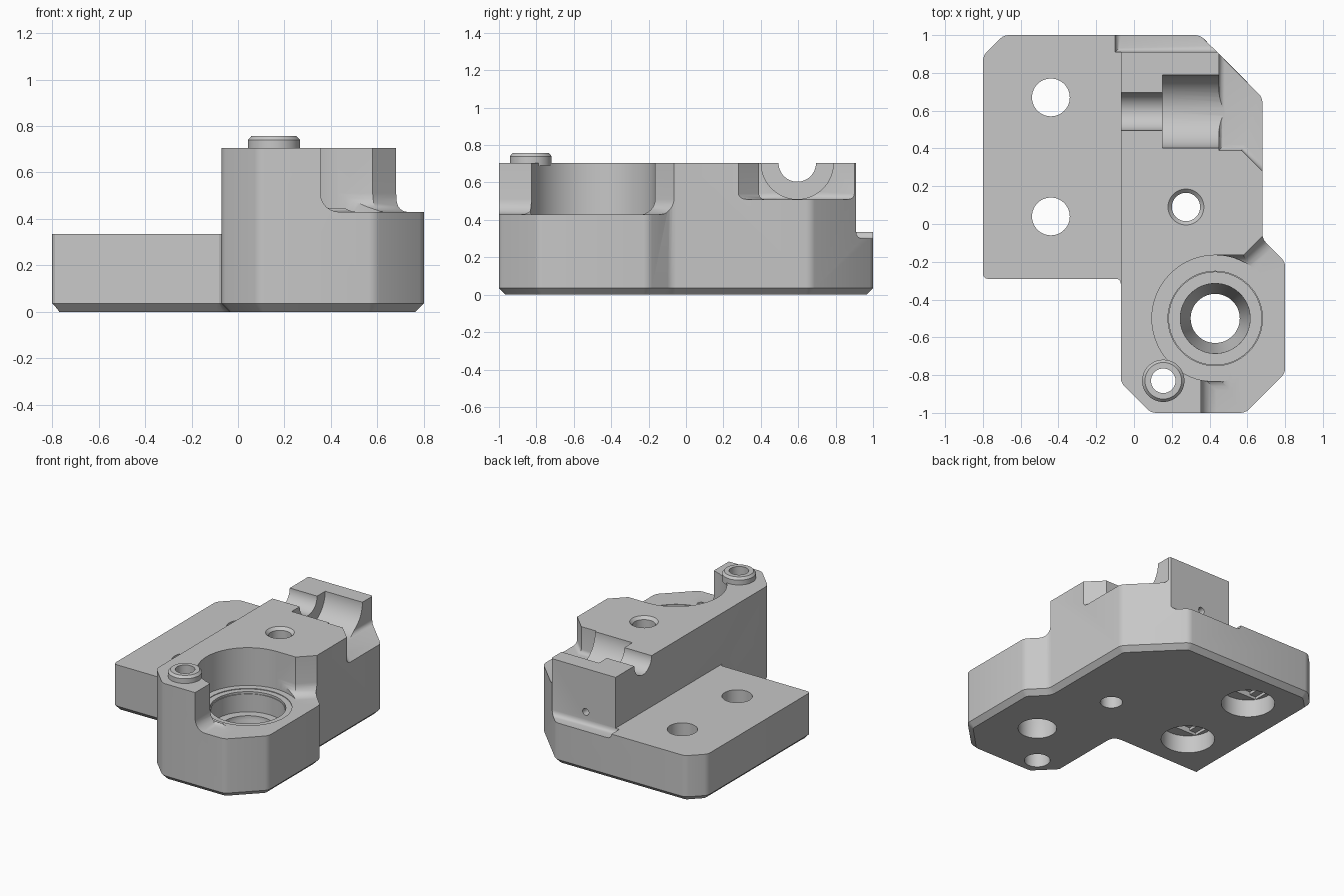
import bpy, bmesh
from math import cos, sin, pi, radians
from mathutils import Matrix

if "Cube" in bpy.data.objects:
    bpy.data.objects.remove(bpy.data.objects["Cube"], do_unlink=True)

GREY = (0.57, 0.57, 0.57, 1)
mat = bpy.data.materials.new("plain grey")
mat.use_nodes = True
mat.diffuse_color = GREY
mat.node_tree.nodes["Principled BSDF"].inputs["Base Color"].default_value = GREY


def finish(name, bm, matrix=None):
    bmesh.ops.recalc_face_normals(bm, faces=bm.faces)
    mesh = bpy.data.meshes.new(name)
    bm.to_mesh(mesh)
    bm.free()
    if matrix:
        mesh.transform(matrix)
    mesh.materials.append(mat)
    obj = bpy.data.objects.new(name, mesh)
    bpy.context.collection.objects.link(obj)
    return obj


def prism(name, outline, z0, z1, edge=0, segments=1, corner=0):
    """Extruded outline, with optional rounded corners and bevelled bottom rim."""
    bm = bmesh.new()
    face = bm.faces.new([bm.verts.new((x, y, z0)) for x, y in outline])
    up = bmesh.ops.extrude_face_region(bm, geom=[face], use_keep_orig=True)
    top = [v for v in up["geom"] if isinstance(v, bmesh.types.BMVert)]
    bmesh.ops.translate(bm, verts=top, vec=(0, 0, z1 - z0))
    bmesh.ops.recalc_face_normals(bm, faces=bm.faces)
    if corner:
        upright = [e for e in bm.edges if abs(e.verts[0].co.z - e.verts[1].co.z) > 0.01]
        bmesh.ops.bevel(bm, geom=upright, offset=corner, segments=3, profile=0.5,
                        affect='EDGES', clamp_overlap=True)
    if edge:
        rim = [e for e in bm.edges if all(abs(v.co.z - z0) < 1e-5 for v in e.verts)]
        bmesh.ops.bevel(bm, geom=rim, offset=edge, segments=segments, profile=0.5,
                        affect='EDGES', clamp_overlap=False)
    return finish(name, bm)


def turned(name, profile, place, ring=False, turn=None, n=48):
    """Profile of (radius, height) spun round its axis; ring closes it on itself."""
    bm = bmesh.new()
    loops = [[bm.verts.new((r * cos(2 * pi * i / n), r * sin(2 * pi * i / n), z))
              for i in range(n)] for r, z in profile]
    pairs = list(zip(loops, loops[1:]))
    if ring:
        pairs.append((loops[-1], loops[0]))
    else:
        bm.faces.new(loops[0])
        bm.faces.new(loops[-1])
    for a, b in pairs:
        for i in range(n):
            j = (i + 1) % n
            bm.faces.new((a[i], a[j], b[j], b[i]))
    m = Matrix.Translation(place)
    if turn:
        m = m @ Matrix.Rotation(radians(90), 4, turn)
    return finish(name, bm, m)


def box(name, x0, x1, y0, y1, z0, z1, **kw):
    return prism(name, [(x0, y0), (x1, y0), (x1, y1), (x0, y1)], z0, z1, **kw)


def cut(target, cutter):
    mod = target.modifiers.new("cut", 'BOOLEAN')
    mod.operation = 'DIFFERENCE'
    mod.solver = 'EXACT'
    mod.object = cutter
    bpy.context.view_layer.objects.active = target
    bpy.ops.object.modifier_apply(modifier=mod.name)
    bpy.data.objects.remove(cutter, do_unlink=True)


# Full footprint with chamfered lower rim
body = prism("mount_body", [
    (-0.80, -0.29), (-0.07, -0.29), (-0.07, -0.84), (0.09, -1), (0.59, -1),
    (0.80, -0.79), (0.80, -0.20), (0.68, -0.08), (0.68, 0.67), (0.35, 1),
    (-0.69, 1), (-0.80, 0.89)], 0, 0.705, edge=0.035, corner=0.025)

# Low flange on the right and ledge along the back
cut(body, box("flange_cutter", -1, -0.07, -1.2, 1.2, 0.335, 1))
cut(body, box("ledge_cutter", -0.1, 1, 0.91, 1.2, 0.30, 1, edge=0.034, segments=4))

# Step at the back corner
cut(body, prism("corner_cutter", [
    (0.45, 1.2), (0.45, 0.39), (0.57, 0.39), (0.75, 0.21), (1, 0.21), (1, 1.2)],
    0.51, 1, edge=0.03, segments=4))

# Open front recess with a filleted floor
cut(body, prism("recess_cutter", [
    (0.43, -0.165), (0.58, -0.165), (0.73, -0.015), (1.2, -0.015), (1.2, -1.3),
    (0.355, -1.3), (0.355, -0.80), (0.43, -0.80)], 0.43, 1, edge=0.08, segments=6))

# Round pocket and stepped bore
cut(body, turned("bore_cutter", [
    (0.13, -0.1), (0.13, 0.12), (0.185, 0.25), (0.185, 0.28), (0.245, 0.28),
    (0.245, 0.41), (0.25, 0.41), (0.25, 0.425), (0.29, 0.425), (0.29, 0.43),
    (0.335, 0.43), (0.335, 1)], (0.43, -0.5, 0), n=64))

# Half-round channel across the back
cut(body, turned("channel_cutter", [
    (0.1, -0.2), (0.1, 0.15), (0.193, 0.15), (0.193, 0.5)], (0, 0.595, 0.704), turn='Y'))

# Flange bolt holes with stepped pockets underneath
for y in (0.04, 0.67):
    cut(body, turned("bolt_cutter", [
        (0.18, -0.1), (0.18, 0.13), (0.1, 0.13), (0.1, 1)], (-0.44, y, 0)))
    cut(body, box("slot_cutter", -0.59, -0.29, y - 0.1, y + 0.1, 0.1, 0.15))
    cut(body, box("square_cutter", -0.54, -0.34, y - 0.1, y + 0.1, 0.1, 0.17))

# Countersunk middle hole, post hole and small hole in the back face
cut(body, turned("middle_cutter", [
    (0.075, -0.1), (0.075, 0.685), (0.097, 0.707), (0.097, 1)], (0.275, 0.09, 0)))
cut(body, turned("post_cutter", [
    (0.087, -0.1), (0.087, 0.2), (0.065, 0.22), (0.065, 1)], (0.155, -0.83, 0)))
cut(body, turned("pin_cutter", [(0.025, -0.2), (0.025, 0.2)], (0.17, 0.91, 0.39),
                 turn='X', n=20))

# Raised collar on the front post
collar = turned("post_collar", [
    (0.065, 0.69), (0.112, 0.69), (0.112, 0.74), (0.097, 0.757), (0.065, 0.757)],
    (0.155, -0.83, 0), ring=True)

for obj in (body, collar):
    bpy.ops.object.select_all(action='DESELECT')
    obj.select_set(True)
    bpy.context.view_layer.objects.active = obj
    bpy.ops.object.shade_smooth_by_angle(angle=radians(28))
